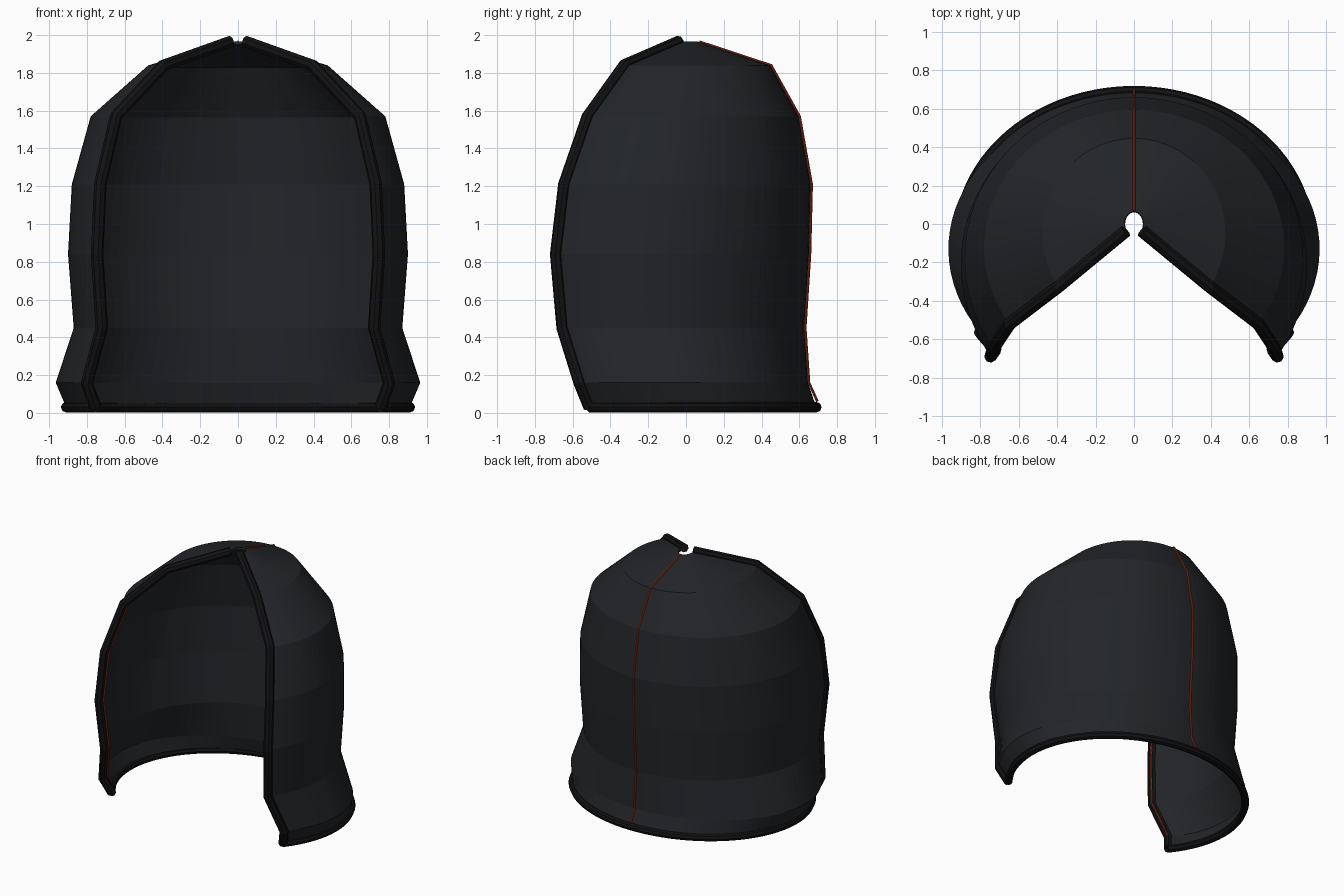
import bpy, bmesh, math

if "Cube" in bpy.data.objects:
    bpy.data.objects.remove(bpy.data.objects["Cube"])

# Rings of the hood: z, half width, half depth, centre y
RINGS = [
    (0.03, 0.910, 0.770, -0.080), (0.16, 0.965, 0.775, -0.130),
    (0.45, 0.870, 0.820, -0.195), (0.84, 0.900, 0.858, -0.208),
    (1.21, 0.880, 0.836, -0.177), (1.57, 0.780, 0.715, -0.120),
    (1.84, 0.475, 0.495, -0.050), (1.965, 0.050, 0.065, 0.000),
]
OPEN = math.radians(-34)   # front edge angle, mirrored on the other side
SEG = 60


def material(name, rgb):
    m = bpy.data.materials.new(name)
    m.diffuse_color = (*rgb, 1)
    m.use_nodes = True
    m.node_tree.nodes["Principled BSDF"].inputs["Base Color"].default_value = m.diffuse_color
    return m


cloth = material("dark_cloth", (0.016, 0.018, 0.021))
trim = material("black_trim", (0.006, 0.006, 0.007))
red = material("red_piping", (0.36, 0.035, 0.012))


def point(ring, a, grow=0.0):
    z, rx, ry, cy = ring
    return ((rx + grow) * math.cos(a), cy + (ry + grow) * math.sin(a), z)


def angle(i):
    return OPEN + (math.pi - 2 * OPEN) * i / SEG


def tube(name, pts, radius, mat):
    cu = bpy.data.curves.new(name, 'CURVE')
    cu.dimensions = '3D'
    cu.bevel_depth = radius
    cu.bevel_resolution = 2
    cu.use_fill_caps = True
    sp = cu.splines.new('POLY')
    sp.points.add(len(pts) - 1)
    for p, co in zip(sp.points, pts):
        p.co = (*co, 1)
    sp.use_smooth = False
    cu.materials.append(mat)
    ob = bpy.data.objects.new(name, cu)
    bpy.context.collection.objects.link(ob)
    return ob


# Hood shell, open at the front
bm = bmesh.new()
grid = [[bm.verts.new(point(r, angle(i))) for i in range(SEG + 1)] for r in RINGS]
for lo, hi in zip(grid, grid[1:]):
    for i in range(SEG):
        bm.faces.new((lo[i], lo[i + 1], hi[i + 1], hi[i]))
me = bpy.data.meshes.new("hood_shell")
bm.to_mesh(me)
bm.free()
me.materials.append(cloth)
shell = bpy.data.objects.new("hood_shell", me)
bpy.context.collection.objects.link(shell)
sol = shell.modifiers.new("thickness", 'SOLIDIFY')
sol.thickness = 0.015
sol.offset = -1

# Hem around the bottom
tube("bottom_hem", [point(RINGS[0], angle(i)) for i in range(SEG + 1)], 0.028, trim)

# Face opening rims and the piping just inside them
for side, s in (("right", 1), ("left", -1)):
    edge = [point(r, OPEN) for r in RINGS]
    tube(side + "_face_rim", [(s * x, y, z) for x, y, z in edge], 0.033, trim)
    tube(side + "_face_piping",
         [(s * (x - 0.027), y + 0.022, z) for x, y, z in edge[1:6]], 0.007, red)

# Red seam down the middle of the back
seam = [point(r, math.pi / 2, 0.006) for r in RINGS]
seam[0] = (0, seam[0][1], 0.06)
tube("back_seam", seam, 0.007, red)
